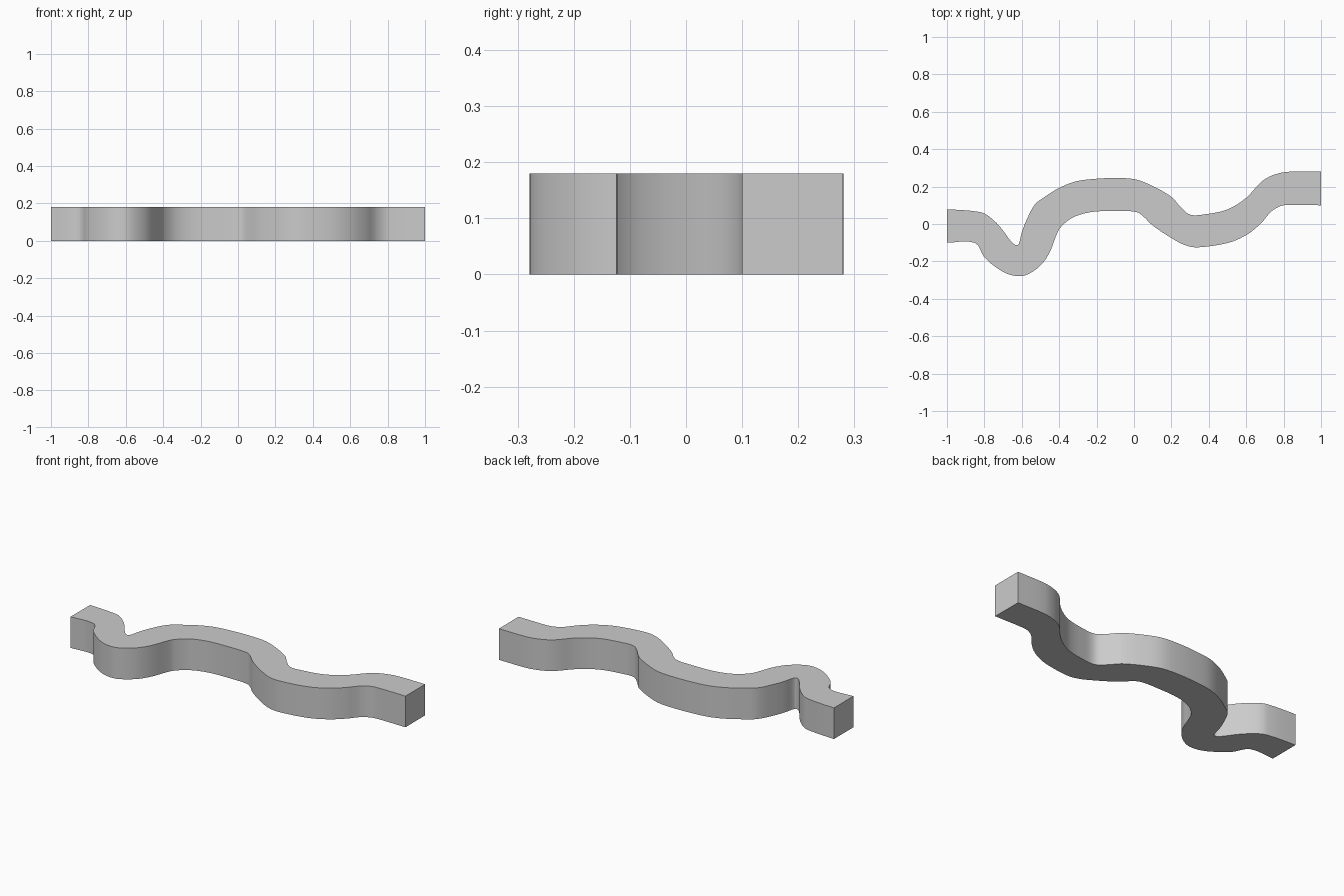
import bpy
import bmesh
from mathutils import Vector

if "Cube" in bpy.data.objects:
    bpy.data.objects.remove(bpy.data.objects["Cube"])

HEIGHT = 0.18

# Two edges of the winding strip, seen from above
back_edge = [(-1, .078), (-.93, .075), (-.86, .069), (-.80, .056), (-.745, .015), (-.70, -.035),
             (-.66, -.09), (-.635, -.112), (-.617, -.108), (-.60, -.045), (-.575, .02),
             (-.53, .104), (-.47, .15), (-.40, .193), (-.31, .228), (-.20, .242), (-.09, .246),
             (.01, .238), (.10, .203), (.20, .145), (.25, .09), (.30, .05), (.38, .052),
             (.50, .078), (.60, .14), (.68, .225), (.74, .26), (.82, .279), (1, .28)]
front_edge = [(-1, -.1), (-.85, -.101), (-.80, -.178), (-.72, -.244), (-.65, -.275), (-.58, -.274),
              (-.50, -.222), (-.45, -.15), (-.417, -.064), (-.395, -.021), (-.332, .032),
              (-.235, .063), (-.10, .07), (.01, .065), (.045, .045), (.10, -.008), (.195, -.072),
              (.27, -.112), (.34, -.125), (.51, -.099), (.61, -.053), (.68, .005),
              (.73, .063), (.77, .09), (.81, .101), (1, .1)]


def smooth_line(points, steps=4):
    """Centripetal-style spline through the points (chord-scaled tangents)."""
    p = [Vector(q) for q in points]
    n = len(p)
    tangents = []
    for i in range(n):
        a, b = p[max(i - 1, 0)], p[min(i + 1, n - 1)]
        tangents.append((b - a).normalized())
    line = []
    for i in range(n - 1):
        d = (p[i + 1] - p[i]).length
        m0, m1 = tangents[i] * d, tangents[i + 1] * d
        for k in range(steps):
            t = k / steps
            line.append(p[i] * (2*t**3 - 3*t**2 + 1) + m0 * (t**3 - 2*t**2 + t)
                        + p[i + 1] * (3*t**2 - 2*t**3) + m1 * (t**3 - t**2))
    return line + [p[-1]]


# Winding strip: flat outline extruded upwards
outline = smooth_line(front_edge) + smooth_line(back_edge)[::-1]
bm = bmesh.new()
base = bm.faces.new([bm.verts.new((v.x, v.y, 0)) for v in outline])
top = bmesh.ops.extrude_face_region(bm, geom=[base], use_keep_orig=True)
bmesh.ops.translate(bm, vec=(0, 0, HEIGHT),
                    verts=[g for g in top["geom"] if isinstance(g, bmesh.types.BMVert)])
bmesh.ops.recalc_face_normals(bm, faces=bm.faces)
mesh = bpy.data.meshes.new("winding_strip")
bm.to_mesh(mesh)
bm.free()
strip = bpy.data.objects.new("winding_strip", mesh)
bpy.context.collection.objects.link(strip)
bpy.context.view_layer.objects.active = strip
strip.select_set(True)
bpy.ops.object.shade_smooth_by_angle()
